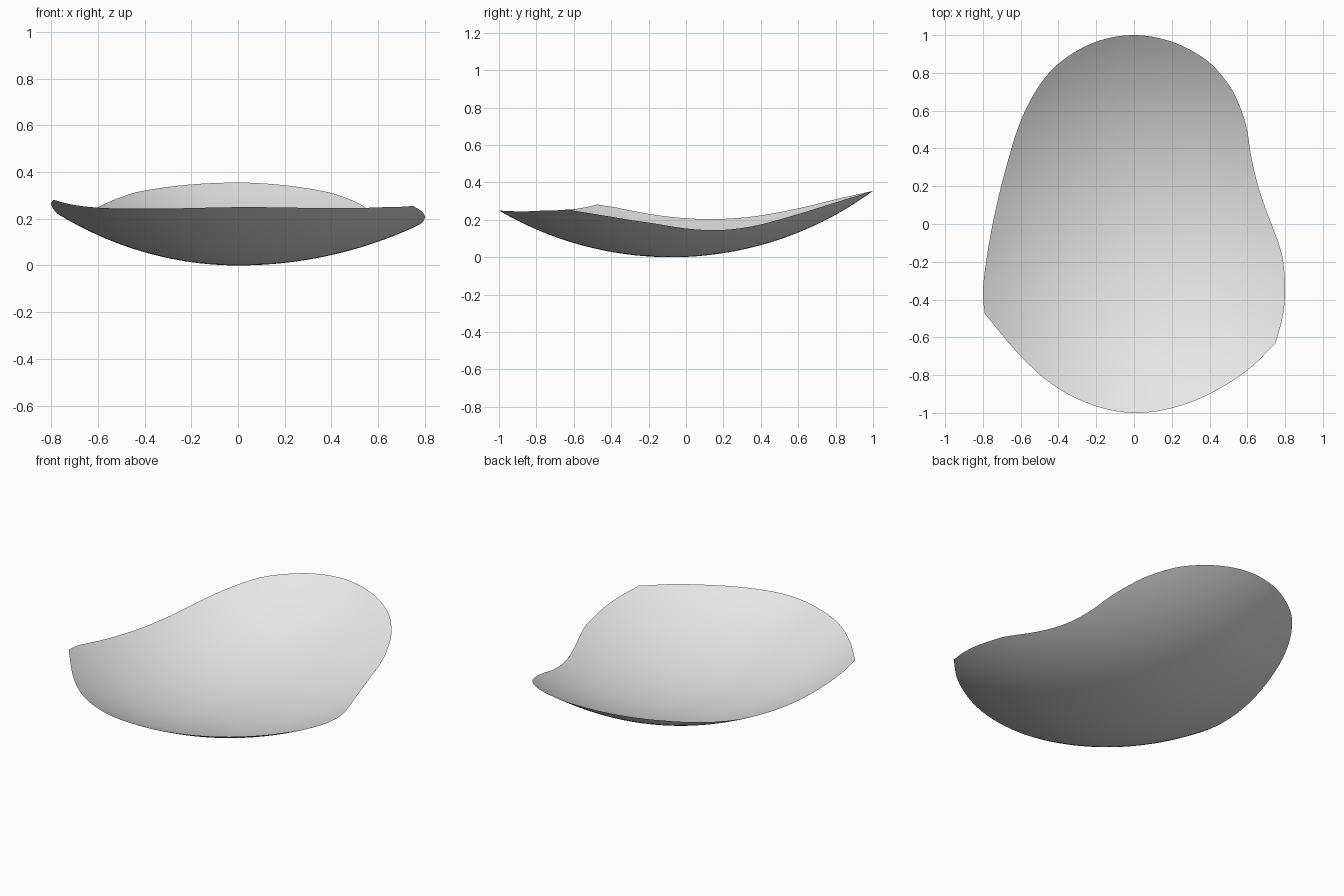
import bpy
import bmesh
import math
from mathutils import Vector

cube = bpy.data.objects.get("Cube")
if cube:
    bpy.data.objects.remove(cube, do_unlink=True)

RADIUS = 1.82      # curvature of the bowl
LOWEST_Y = -0.08   # deepest point, also the hub of the rings
RINGS = 24
STEPS = 8          # samples between outline points

# Rim from the left corner round the back to the right corner
back_rim = [(.75, -.63), (.785, -.5), (.8, -.36), (.79, -.2), (.765, -.1), (.72, .02),
            (.66, .19), (.62, .36), (.6, .49), (.565, .61), (.5, .74), (.38, .87),
            (.2, .965), (0, 1), (-.2, .965), (-.38, .865), (-.5, .735), (-.6, .545),
            (-.68, .29), (-.74, .04), (-.78, -.18), (-.8, -.36), (-.79, -.475)]
# Front rim between the same two corners
front_rim = [(-.79, -.475), (-.6, -.7), (-.41, -.865), (-.2, -.965), (0, -1),
             (.2, -.975), (.4, -.9), (.6, -.775), (.75, -.63)]


def smooth_path(points):
    """Catmull-Rom samples through the points, without the last one."""
    p = [Vector(q) for q in points]
    p = [2 * p[0] - p[1]] + p + [2 * p[-1] - p[-2]]
    samples = []
    for a, b, c, d in zip(p, p[1:], p[2:], p[3:]):
        for i in range(STEPS):
            t = i / STEPS
            samples.append(b + (c - a) * t / 2
                           + (2 * a - 5 * b + 4 * c - d) * t ** 2 / 2
                           + (3 * b - a - 3 * c + d) * t ** 3 / 2)
    return samples


def height(x, y):
    """Spherical bowl that curves up more steeply on the right side."""
    steep = 1.265 if x < 0 else 1.0
    reach = steep * x * x + (y - LOWEST_Y) ** 2
    return RADIUS - math.sqrt(RADIUS ** 2 - reach)


# Curved sheet built from rings that shrink towards the lowest point
rim = smooth_path(back_rim) + smooth_path(front_rim)
hub = Vector((0, LOWEST_Y))
bm = bmesh.new()
rings = []
for r in range(1, RINGS + 1):
    ring = []
    for point in rim:
        q = hub.lerp(point, r / RINGS)
        ring.append(bm.verts.new((q.x, q.y, height(q.x, q.y))))
    rings.append(ring)
centre = bm.verts.new((0, LOWEST_Y, 0))
count = len(rim)
for i in range(count):
    j = (i + 1) % count
    bm.faces.new((centre, rings[0][i], rings[0][j]))
    for inner, outer in zip(rings, rings[1:]):
        bm.faces.new((inner[i], outer[i], outer[j], inner[j]))
for face in bm.faces:
    face.smooth = True

mesh = bpy.data.meshes.new("curved_shell")
bm.to_mesh(mesh)
bm.free()
shell = bpy.data.objects.new("curved_shell", mesh)
bpy.context.collection.objects.link(shell)

# Plain light grey
grey = bpy.data.materials.new("light_grey")
grey.use_nodes = True
colour = (0.8, 0.8, 0.8, 1)
grey.diffuse_color = colour
grey.node_tree.nodes["Principled BSDF"].inputs["Base Color"].default_value = colour
mesh.materials.append(grey)
